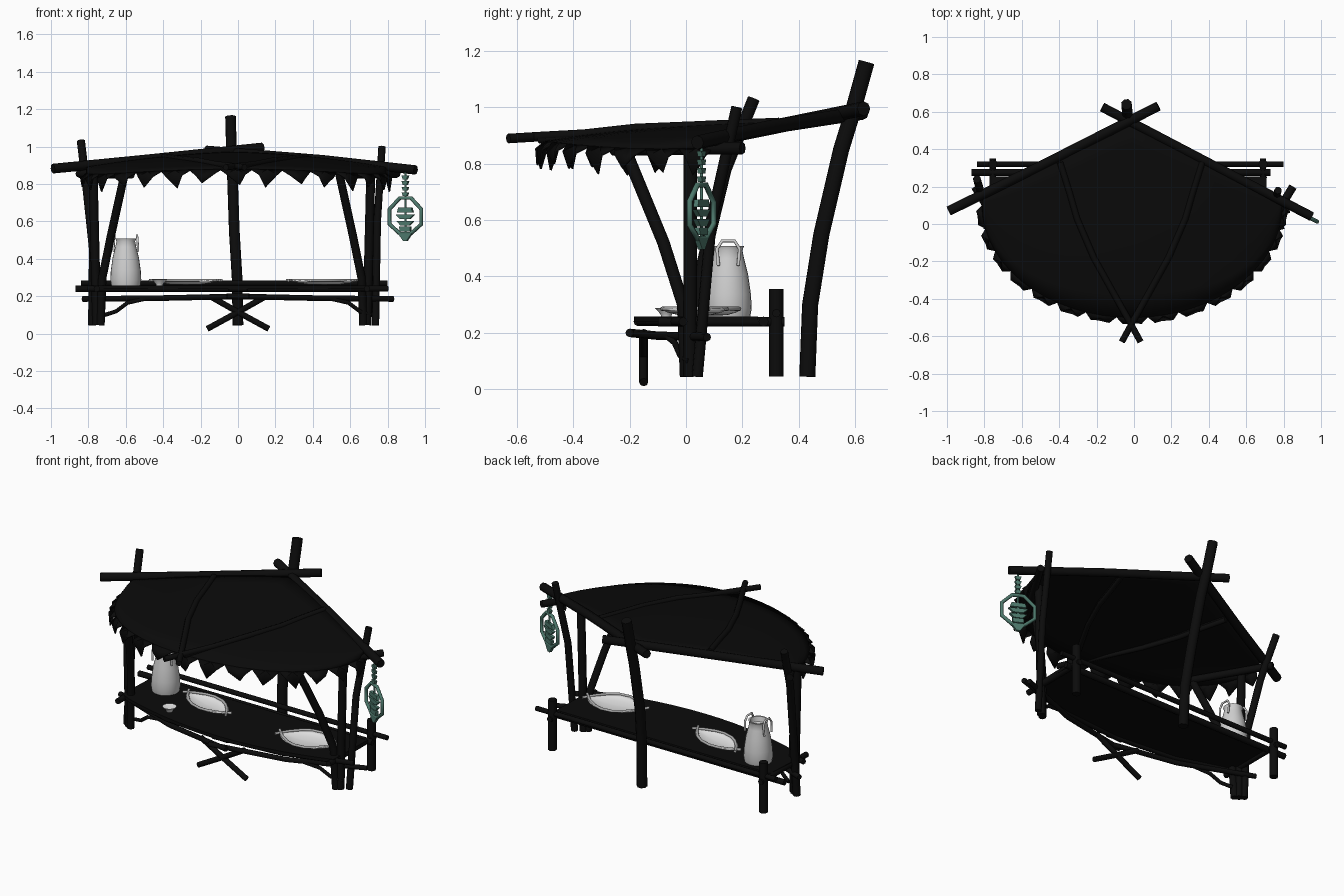
import bpy, bmesh, math
from mathutils import Vector, Matrix

cube = bpy.data.objects.get("Cube")
if cube:
    bpy.data.objects.remove(cube, do_unlink=True)


def material(name, color):
    m = bpy.data.materials.new(name)
    m.use_nodes = True
    m.diffuse_color = (*color, 1)
    bsdf = m.node_tree.nodes["Principled BSDF"]
    bsdf.inputs["Base Color"].default_value = (*color, 1)
    bsdf.inputs["Roughness"].default_value = 0.8
    return m


WOOD = material("dark_wood", (0.0035, 0.0035, 0.0035))
HIDE = material("dark_hide", (0.003, 0.003, 0.003))
CLAY = material("pale_clay", (0.62, 0.62, 0.62))
WHITE = material("white_glaze", (0.8, 0.8, 0.8))
GREY = material("grey_rim", (0.4, 0.4, 0.4))
TEAL = material("muted_teal", (0.075, 0.19, 0.15))


def finish(ob, mat, smooth=None):
    ob.data.materials.append(mat)
    bpy.ops.object.select_all(action='DESELECT')
    ob.select_set(True)
    bpy.context.view_layer.objects.active = ob
    if ob.type == 'CURVE':
        bpy.ops.object.convert(target='MESH')
        ob = bpy.context.object
    if smooth:
        bpy.ops.object.shade_smooth_by_angle(angle=math.radians(smooth))
    return ob


def pole(name, points, radius, mat=WOOD, closed=False, sides=2, smooth=50):
    """Round stick following a few points."""
    cu = bpy.data.curves.new(name, 'CURVE')
    cu.dimensions = '3D'
    cu.bevel_depth = radius
    cu.bevel_resolution = sides
    cu.use_fill_caps = True
    sp = cu.splines.new('POLY')
    sp.points.add(len(points) - 1)
    for p, co in zip(sp.points, points):
        p.co = (*co, 1)
    sp.use_cyclic_u = closed
    ob = bpy.data.objects.new(name, cu)
    bpy.context.collection.objects.link(ob)
    return finish(ob, mat, smooth)


def mesh_object(name, bm, mat, smooth=None, thick=0):
    bmesh.ops.recalc_face_normals(bm, faces=bm.faces)
    me = bpy.data.meshes.new(name)
    bm.to_mesh(me)
    bm.free()
    ob = bpy.data.objects.new(name, me)
    bpy.context.collection.objects.link(ob)
    if thick:
        mod = ob.modifiers.new("Thickness", 'SOLIDIFY')
        mod.thickness = thick
        mod.offset = 0
    return finish(ob, mat, smooth)


def lathe(name, profile, center, mat, segments=24):
    bm = bmesh.new()
    vs = [bm.verts.new((r, 0, z)) for r, z in profile]
    es = [bm.edges.new(pair) for pair in zip(vs, vs[1:])]
    bmesh.ops.spin(bm, geom=vs + es, cent=(0, 0, 0), axis=(0, 0, 1),
                   angle=math.tau, steps=segments)
    bmesh.ops.remove_doubles(bm, verts=bm.verts, dist=0.0005)
    bmesh.ops.translate(bm, verts=bm.verts, vec=center)
    return mesh_object(name, bm, mat, 50)


# Upright poles
pole("back_pole", [(0, .43, .045), (-.005, .44, .3), (-.02, .48, .55),
                   (-.03, .55, .85), (-.035, .59, .98), (-.04, .64, 1.16)], .03)
pole("right_outer_pole", [(-.78, .03, .045), (-.775, .06, .45),
                          (-.81, .14, .78), (-.84, .24, 1.03)], .022)
pole("left_outer_pole", [(.735, .04, .045), (.745, .09, .6), (.77, .18, 1)], .02)
for side, x in (("right", -.755), ("left", .69)):
    s = math.copysign(1, x)
    pole(side + "_upright", [(x, .015, .045), (x + s * .02, .015, .87)], .024)
    pole(side + "_leaning_pole", [(x - s * .02, 0, .045), (x - s * .03, -.01, .3),
                                  (x - s * .075, -.08, .52), (x - s * .15, -.22, .86)], .022)
    pole(side + "_back_leg", [(x, .32, .045), (x, .32, .355)], .025)
    pole(side + "_eave_beam", [(s * .85, .2, .855), (s * .57, -.26, .85)], .022)
    # Table frame
    pole(side + "_table_end_rail", [(x, -.1, .24), (x, .35, .24)], .017)
    pole(side + "_front_table_rail", [(s * .8, -.01, .24), (s * .4, -.13, .24),
                                      (-s * .05, -.17, .24)], .016)
    pole(side + "_low_rail", [(s * .83, .075, .185), (s * .4, -.1, .19),
                              (-s * .06, -.2, .2)], .015)
    pole(side + "_curved_brace", [(s * .71, .01, .1), (s * .65, -.02, .12),
                                  (s * .59, -.04, .165), (s * .48, -.07, .19)], .011)
    pole(side + "_crossed_foot", [(s * .165, -.15, .025), (0, -.15, .115),
                                  (-s * .15, -.15, .2)], .016)
pole("back_rail", [(-.84, .32, .27), (.8, .32, .27)], .015)
pole("inner_back_rail", [(-.87, .275, .24), (.73, .275, .24)], .018)

# Table top with bowed front
bm = bmesh.new()
outline = [(.71, .255), (-.755, .255)]
outline += [(x / 10, -.185 + .24 * (x / 10) ** 2) for x in range(-8, 8)]
outline = [(max(-.77, min(.73, x)), y) for x, y in outline]
face = bm.faces.new([bm.verts.new((x, y, .238)) for x, y in outline])
ext = bmesh.ops.extrude_face_region(bm, geom=[face])
bmesh.ops.translate(bm, vec=(0, 0, .02),
                    verts=[g for g in ext["geom"] if isinstance(g, bmesh.types.BMVert)])
mesh_object("table_top", bm, WOOD)


# Hide roof: arched sheet between a V-shaped back and an oval front
def roof_z(x, y):
    return .937 + .06 * y - .09 * x * x


def hem(k):
    a = math.pi * k
    x, y = -.8 * math.cos(a), .1 - .6 * math.sin(a)
    return Vector((x - .01, y, roof_z(x, y) - .03))


bm = bmesh.new()
TEETH, STEP, ROWS = 15, 2, 8
grid = []
for i in range(TEETH * STEP + 1):
    front = hem(i / (TEETH * STEP))
    back_y = .56 - .54 * abs(front.x + .02)
    column = []
    for j in range(ROWS + 1):
        t = j / ROWS
        y = back_y + (front.y - back_y) * t
        column.append(bm.verts.new((front.x, y, roof_z(front.x, y) - .03 * t ** 4)))
    grid.append(column)
for a, b in zip(grid, grid[1:]):
    for j in range(ROWS):
        bm.faces.new((a[j], a[j + 1], b[j + 1], b[j]))
# Ragged hem flaps
for i in range(TEETH):
    p, q = hem(i / TEETH), hem((i + 1) / TEETH)
    mid, along = (p + q) / 2, q - p
    out = Vector((along.y, -along.x, 0)).normalized()
    lower = [mid + along * f + out * .035 + Vector((0, 0, -.025)) for f in (.3, -.3)]
    tip = mid + along * (.12 if i % 2 else -.08) + out * .03
    tip.z -= .07 + .012 * (i % 3)
    m = hem((i + .5) / TEETH)
    a, b, c, d, e, f = [bm.verts.new(v) for v in (p, m, q, lower[0], tip, lower[1])]
    bm.faces.new((a, b, f))
    bm.faces.new((b, c, d))
    bm.faces.new((b, d, e, f))
mesh_object("hide_roof", bm, HIDE, 35, .008)

# Roof beams and ribs
pole("right_roof_beam", [(-.99, .07, .882), (-.5, .31, .93), (.13, .63, .995)], .026)
pole("left_roof_beam", [(.95, .04, .875), (.45, .3, .93), (-.17, .625, .98)], .025)
for side, s in (("right", -1), ("left", 1)):
    path = [(.38, .33), (.33, .17), (.29, .03), (.2, -.18), (.1, -.36), (.01, -.52), (-.05, -.63)]
    pole(side + "_roof_rib", [(s * x - .015, y, roof_z(x, y) + .002 - .012 * (y < -.3))
                              for x, y in path], .017)
    pole(side + "_under_rib", [(s * x - .015, y, roof_z(x, y) - .02)
                               for x, y in path[:-1]], .015)

# Jar with two upright hoop handles
JAR = Vector((-.6, .15, .258))
lathe("jar", [(0, 0), (.078, 0), (.083, .03), (.08, .08), (.07, .15), (.056, .205),
              (.05, .235), (.056, .25), (.047, .25), (.04, .22), (0, .2)], JAR, CLAY)
for s in (-1, 1):
    hoop = [(.066, -.035, .18), (.063, -.04, .24), (.06, -.022, .268),
            (.06, .022, .268), (.063, .04, .24), (.066, .035, .18)]
    pole("jar_handle", [JAR + Vector((s * x, y, z)) for x, y, z in hoop], .006, CLAY)

# Small cup
lathe("small_cup", [(0, 0), (.018, 0), (.02, .008), (.04, .03), (.035, .03), (0, .012)],
      (-.42, -.07, .258), WHITE, 16)


# Leaf-shaped dishes with crossed twig rims
def dish(name, center, turn, length, width):
    place = Matrix.Translation(center) @ Matrix.Rotation(turn, 4, 'Z')
    bm = bmesh.new()
    rings, n = [], 24
    for k in (.05, .5, .8, 1):
        rings.append([bm.verts.new(place @ Vector((
            k * length * math.cos(a), k * width * math.sin(a) * abs(math.sin(a)) ** .3,
            .006 + .02 * k ** 3))) for a in [math.tau * i / n for i in range(n)]])
    bm.faces.new(rings[0])
    for r0, r1 in zip(rings, rings[1:]):
        for i in range(n):
            j = (i + 1) % n
            bm.faces.new((r0[i], r0[j], r1[j], r1[i]))
    bmesh.ops.remove_doubles(bm, verts=bm.verts, dist=0.0005)
    mesh_object(name, bm, WHITE, 50, .006)
    for s in (-1, 1):
        rim = [place @ Vector((x / 5 * length, s * width * (1 - (x / 5) ** 2), .027))
               for x in (-5.6, -5, -4, -2.5, -1, 1, 2.5, 4, 5, 5.6)]
        pole(name + "_rim", rim, .008, GREY)


dish("small_dish", (-.28, .1, .258), -.3, .175, .085)
dish("large_dish", (.46, .03, .258), .12, .175, .115)


# Hanging charm: flat frame turned a little to the side
def charm_point(a, z):
    return Vector((.895 + a, .055 - .5 * a, z))


pole("charm_frame", [charm_point(a, z) for a, z in (
    (-.03, .725), (-.085, .665), (-.085, .585), (-.03, .535),
    (.03, .535), (.085, .585), (.085, .665), (.03, .725))], .011, TEAL, True, 1, None)
pole("charm_cord", [charm_point(0, .87), charm_point(0, .5)], .006, TEAL, False, 1, None)


def charm_plate(name, z, half, height, taper):
    """Thin trapezoid plate on the charm."""
    bm = bmesh.new()
    pts = ((-half, z + height), (half, z + height), (half * taper, z - height), (-half * taper, z - height))
    bm.faces.new([bm.verts.new(charm_point(a, h)) for a, h in pts])
    mesh_object(name, bm, TEAL, None, .018)


for z, half, taper in ((.66, .035, 1.2), (.625, .05, .5), (.59, .045, .5), (.56, .03, .9)):
    charm_plate("charm_plate", z, half, .013, taper)
charm_plate("charm_tip", .515, .036, .02, .25)
for z in (.745, .775, .805, .835):
    charm_plate("charm_bead", z, .017, .01, .6)
